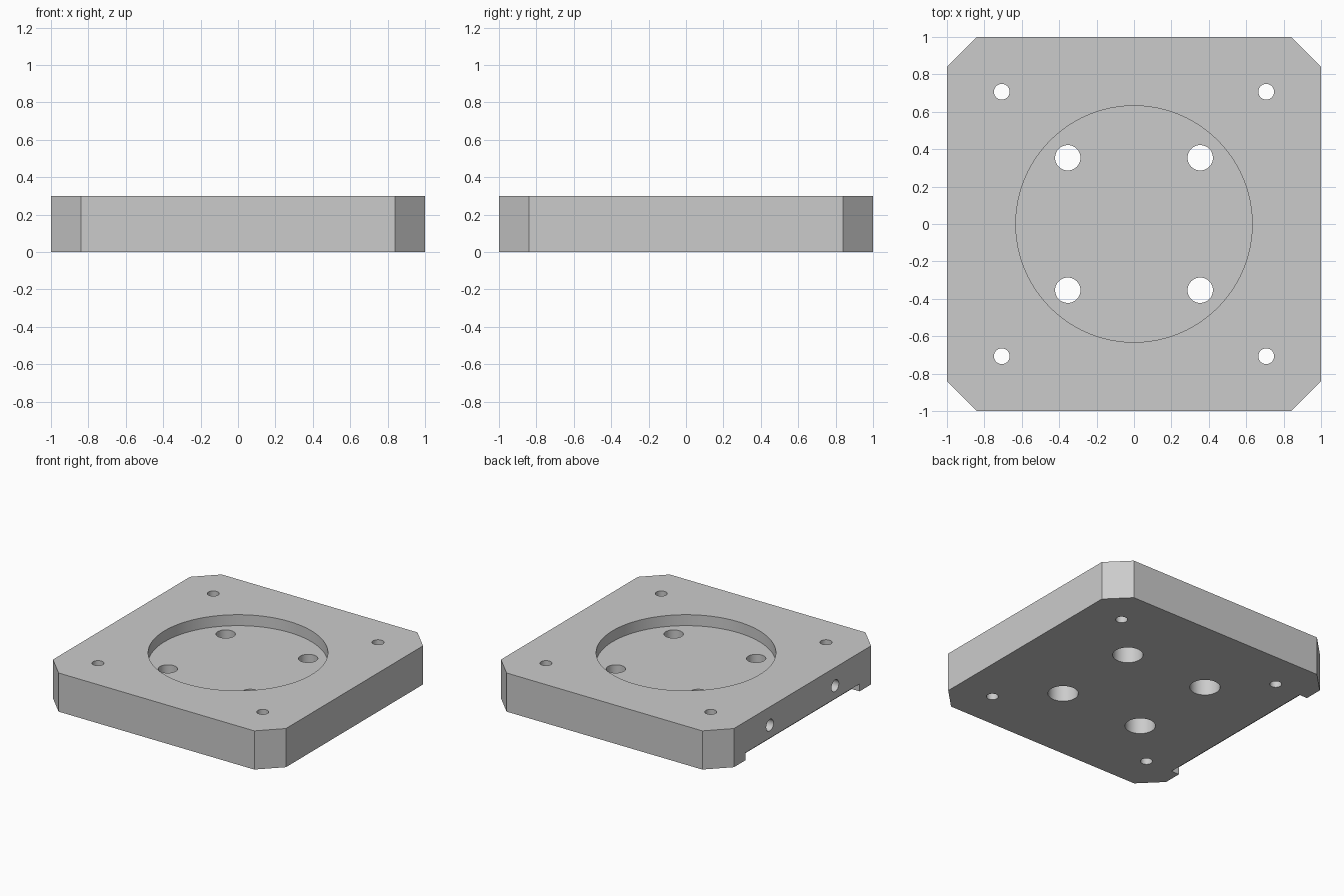
import bpy
import bmesh
from mathutils import Matrix, Vector

if "Cube" in bpy.data.objects:
    bpy.data.objects.remove(bpy.data.objects["Cube"], do_unlink=True)

HEIGHT = 0.3
CORNER = 0.84       # where the chamfers start
OVER = 0.1          # how far cutters stick out of the plate

grey = bpy.data.materials.new("plain_grey")
grey.use_nodes = True
grey.diffuse_color = (0.6, 0.6, 0.6, 1)
grey.node_tree.nodes["Principled BSDF"].inputs["Base Color"].default_value = (0.6, 0.6, 0.6, 1)


def make_object(name, bm):
    mesh = bpy.data.meshes.new(name)
    bm.normal_update()
    bm.to_mesh(mesh)
    bm.free()
    mesh.materials.append(grey)
    obj = bpy.data.objects.new(name, mesh)
    bpy.context.collection.objects.link(obj)
    return obj


def activate(obj):
    bpy.ops.object.select_all(action='DESELECT')
    obj.select_set(True)
    bpy.context.view_layer.objects.active = obj


def cut(target, bm):
    """Subtract a solid from the target and drop the cutter."""
    cutter = make_object("cutter", bm)
    cutter.hide_render = True
    mod = target.modifiers.new("cut", 'BOOLEAN')
    mod.operation = 'DIFFERENCE'
    mod.solver = 'EXACT'
    mod.object = cutter
    activate(target)
    bpy.ops.object.modifier_apply(modifier=mod.name)
    bpy.data.objects.remove(cutter, do_unlink=True)


def drill(target, start, end, radius, sides=48):
    """Cut a round hole between two points."""
    start, end = Vector(start), Vector(end)
    axis = end - start
    turn = axis.to_track_quat('Z', 'Y').to_matrix().to_4x4()
    bm = bmesh.new()
    bmesh.ops.create_cone(bm, cap_ends=True, segments=sides, radius1=radius, radius2=radius,
                          depth=axis.length,
                          matrix=Matrix.Translation((start + end) / 2) @ turn)
    cut(target, bm)


# Square plate with chamfered corners
bm = bmesh.new()
outline = [(1, -CORNER), (1, CORNER), (CORNER, 1), (-CORNER, 1),
           (-1, CORNER), (-1, -CORNER), (-CORNER, -1), (CORNER, -1)]
base = bm.faces.new([bm.verts.new((x, y, 0)) for x, y in outline])
top = bmesh.ops.extrude_face_region(bm, geom=[base])["geom"]
bmesh.ops.translate(bm, vec=(0, 0, HEIGHT),
                    verts=[v for v in top if isinstance(v, bmesh.types.BMVert)])
bmesh.ops.recalc_face_normals(bm, faces=bm.faces)
plate = make_object("mounting_plate", bm)

# Shallow round pocket in the top
drill(plate, (0, 0, 0.215), (0, 0, HEIGHT + OVER), 0.632, 96)

# Corner holes, and inner holes counterbored from below
for sx in (-1, 1):
    for sy in (-1, 1):
        x, y = 0.707 * sx, 0.707 * sy
        drill(plate, (x, y, -OVER), (x, y, HEIGHT + OVER), 0.042)
        x, y = 0.354 * sx, 0.354 * sy
        drill(plate, (x, y, -OVER), (x, y, HEIGHT + OVER), 0.068)
        drill(plate, (x, y, -OVER), (x, y, 0.14), 0.107)

# Two blind holes in the right side
for sy in (-1, 1):
    drill(plate, (-1 - OVER, 0.4 * sy, 0.158), (-0.7, 0.4 * sy, 0.158), 0.045)

# Rebate along the lower edge of the right side
depth, rise = 0.068, 0.058
bm = bmesh.new()
bmesh.ops.create_cube(bm, size=1)
bmesh.ops.scale(bm, vec=(depth + OVER, 1.4, rise + OVER), verts=bm.verts)
bmesh.ops.translate(bm, vec=(-1 + (depth - OVER) / 2, 0, (rise - OVER) / 2), verts=bm.verts)
cut(plate, bm)

activate(plate)
bpy.ops.object.shade_smooth_by_angle(angle=0.5)
